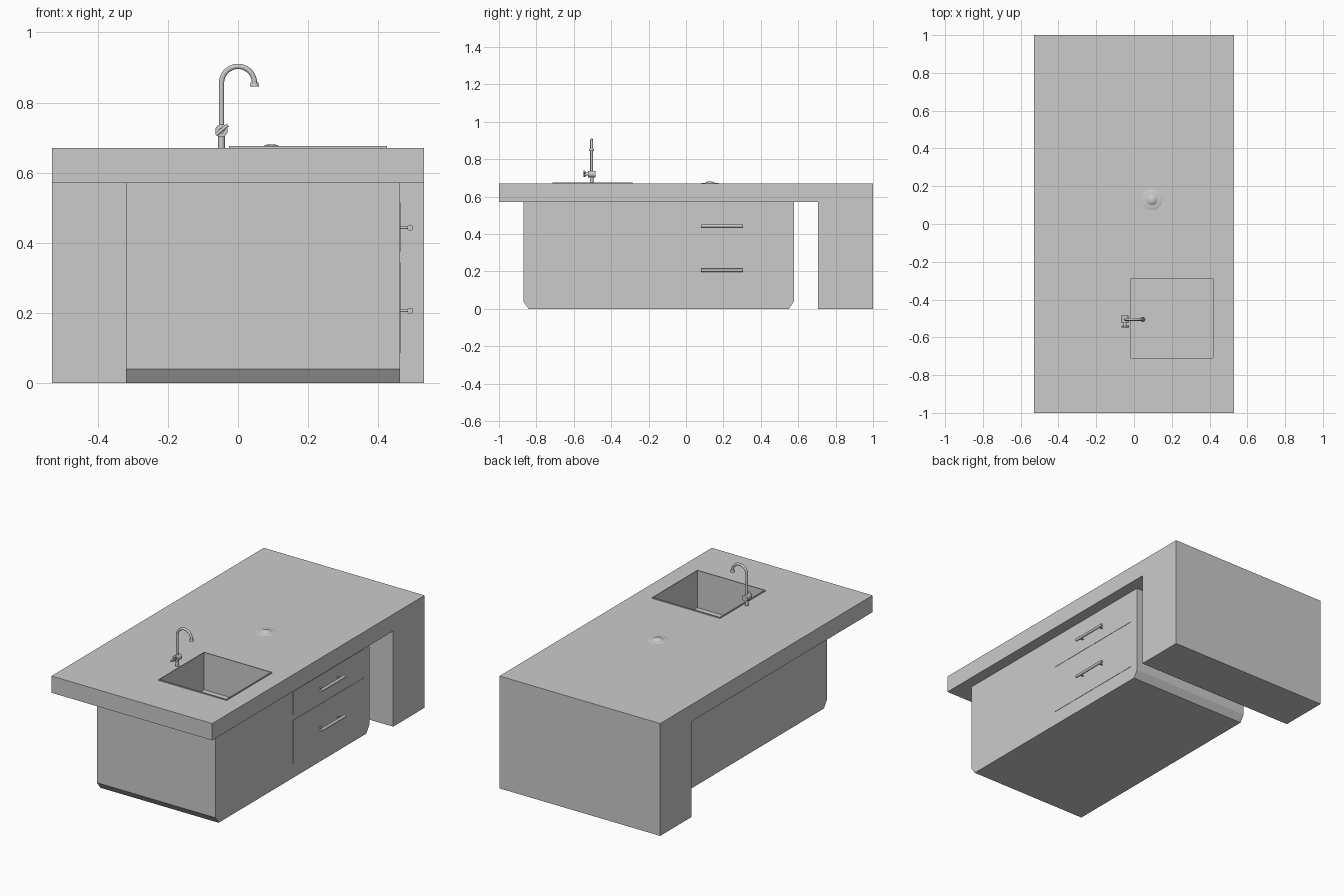
import bpy, bmesh, math
from mathutils import Vector, Matrix

default = bpy.data.objects.get("Cube")
if default:
    bpy.data.objects.remove(default, do_unlink=True)

GREY = (0.6, 0.6, 0.6, 1)
grey = bpy.data.materials.new("plain grey")
grey.use_nodes = True
grey.diffuse_color = GREY
grey.node_tree.nodes["Principled BSDF"].inputs["Base Color"].default_value = GREY


def finish(name, bm, smooth=False):
    bmesh.ops.recalc_face_normals(bm, faces=bm.faces[:])
    mesh = bpy.data.meshes.new(name)
    bm.to_mesh(mesh)
    bm.free()
    obj = bpy.data.objects.new(name, mesh)
    bpy.context.collection.objects.link(obj)
    mesh.materials.append(grey)
    if smooth:
        bpy.ops.object.select_all(action="DESELECT")
        obj.select_set(True)
        bpy.context.view_layer.objects.active = obj
        bpy.ops.object.shade_smooth_by_angle(angle=math.radians(40))
    return obj


def box_mesh(lo, hi):
    bm = bmesh.new()
    lo, hi = Vector(lo), Vector(hi)
    bmesh.ops.create_cube(bm, size=1)
    bmesh.ops.scale(bm, vec=hi - lo, verts=bm.verts)
    bmesh.ops.translate(bm, vec=(lo + hi) / 2, verts=bm.verts)
    return bm


def box(name, lo, hi):
    return finish(name, box_mesh(lo, hi))


def extrude_x(name, profile, x0, x1):
    """Extrude a (y, z) outline along x."""
    bm = bmesh.new()
    face = bm.faces.new([bm.verts.new((x0, y, z)) for y, z in profile])
    new = bmesh.ops.extrude_face_region(bm, geom=[face])["geom"]
    moved = [g for g in new if isinstance(g, bmesh.types.BMVert)]
    bmesh.ops.translate(bm, vec=(x1 - x0, 0, 0), verts=moved)
    return finish(name, bm)


def rod(name, start, end, r0, r1=None, sides=24):
    """Cylinder or cone between two points."""
    start, end = Vector(start), Vector(end)
    axis = end - start
    turn = axis.to_track_quat("Z", "Y").to_matrix().to_4x4()
    bm = bmesh.new()
    bmesh.ops.create_cone(bm, cap_ends=True, segments=sides, radius1=r0,
                          radius2=r0 if r1 is None else r1, depth=axis.length,
                          matrix=Matrix.Translation((start + end) / 2) @ turn)
    return finish(name, bm, True)


def lathe(name, profile, centre, sides=32):
    """Spin an (r, z) outline about a vertical axis."""
    bm = bmesh.new()
    verts = [bm.verts.new((r, 0, z)) for r, z in profile]
    edges = [bm.edges.new(pair) for pair in zip(verts, verts[1:])]
    bmesh.ops.spin(bm, geom=verts + edges, cent=(0, 0, 0), axis=(0, 0, 1),
                   angle=math.tau, steps=sides)
    bmesh.ops.remove_doubles(bm, verts=bm.verts, dist=1e-5)
    bmesh.ops.translate(bm, vec=centre, verts=bm.verts)
    return finish(name, bm, True)


W, TOP, UNDER = 0.53, 0.67, 0.57
FACE = 0.462          # drawer side of the cabinet

# Worktop with its waterfall end
worktop = extrude_x("worktop_and_end_panel",
                    [(-1, UNDER), (0.705, UNDER), (0.705, 0), (1, 0), (1, TOP), (-1, TOP)],
                    -W, W)

# Cabinet with bevelled bottom ends
cabinet = extrude_x("cabinet",
                    [(-0.842, 0), (0.55, 0), (0.577, 0.04), (0.577, UNDER),
                     (-0.87, UNDER), (-0.87, 0.04)], -0.32, FACE)

# Opening for the sink
SINK_LO, SINK_HI = (-0.025, -0.715, 0.44), (0.425, -0.285, TOP + 0.006)
cutter = box("sink_cutter", SINK_LO, SINK_HI)
cutter.hide_render = True
cutter.scale.z = 1.02
for target in (worktop, cabinet):
    mod = target.modifiers.new("sink opening", "BOOLEAN")
    mod.operation, mod.object, mod.solver = "DIFFERENCE", cutter, "EXACT"
    bpy.context.view_layer.objects.active = target
    bpy.ops.object.modifier_apply(modifier=mod.name)
bpy.data.objects.remove(cutter, do_unlink=True)

# Sink basin
bm = box_mesh(SINK_LO, SINK_HI)
rim = max(bm.faces, key=lambda f: f.calc_center_median().z)
bmesh.ops.inset_region(bm, faces=[rim], thickness=0.008)
well = bmesh.ops.extrude_face_region(bm, geom=[rim])["geom"]
bmesh.ops.translate(bm, vec=(0, 0, -0.222),
                    verts=[g for g in well if isinstance(g, bmesh.types.BMVert)])
if rim.is_valid:
    bmesh.ops.delete(bm, geom=[rim], context="FACES_ONLY")
finish("sink", bm)

# Drawers with bar handles
for name, z0, z1, grip in (("upper", 0.375, 0.515, 0.443), ("lower", 0.085, 0.343, 0.206)):
    box(name + "_drawer_front", (FACE - 0.002, -0.14, z0), (FACE + 0.002, 0.525, z1))
    rod(name + "_handle", (0.491, 0.08, grip), (0.491, 0.305, grip), 0.0085, sides=16)
    for side, y in (("front", 0.11), ("back", 0.275)):
        rod(f"{name}_handle_{side}_post", (FACE, y, grip), (0.491, y, grip), 0.004, sides=12)

# Tap
TX, TY = -0.047, -0.505
rod("tap_base", (TX, TY, TOP), (TX, TY, 0.735), 0.0095)
rod("tap_valve", (TX, TY - 0.02, 0.72), (TX, TY + 0.02, 0.72), 0.018)
rod("tap_valve_stem", (TX, TY - 0.04, 0.72), (TX, TY - 0.02, 0.72), 0.008)
rod("tap_lever", (TX - 0.016, TY - 0.038, 0.708), (TX + 0.018, TY - 0.038, 0.736), 0.005)

# Swan neck swept along a path
BEND, CZ = 0.047, 0.856
curve = bpy.data.curves.new("tap_neck", "CURVE")
curve.dimensions = "3D"
curve.bevel_depth, curve.bevel_resolution, curve.use_fill_caps = 0.0075, 4, True
arc = [math.pi * (1 - i / 20) for i in range(21)]
path = [(TX, TY, 0.73)] + [(BEND * math.cos(a), TY, CZ + BEND * math.sin(a)) for a in arc]
spline = curve.splines.new("POLY")
spline.points.add(len(path) - 1)
for point, co in zip(spline.points, path):
    point.co = (*co, 1)
spline.use_smooth = True
neck = bpy.data.objects.new("tap_neck", curve)
bpy.context.collection.objects.link(neck)
curve.materials.append(grey)
rod("tap_nozzle", (BEND, TY, 0.845), (BEND, TY, 0.857), 0.013, 0.011)

# Round worktop fitting: shallow plate and domed cap
SPOT = (0.095, 0.128, TOP)
lathe("fitting_plate", [(0.055, 0), (0.053, 0.001), (0.03, 0.002), (0, 0.002)], SPOT)
lathe("fitting_cap", [(0.034, 0), (0.022, 0.006), (0.018, 0.009), (0, 0.011)], SPOT)
